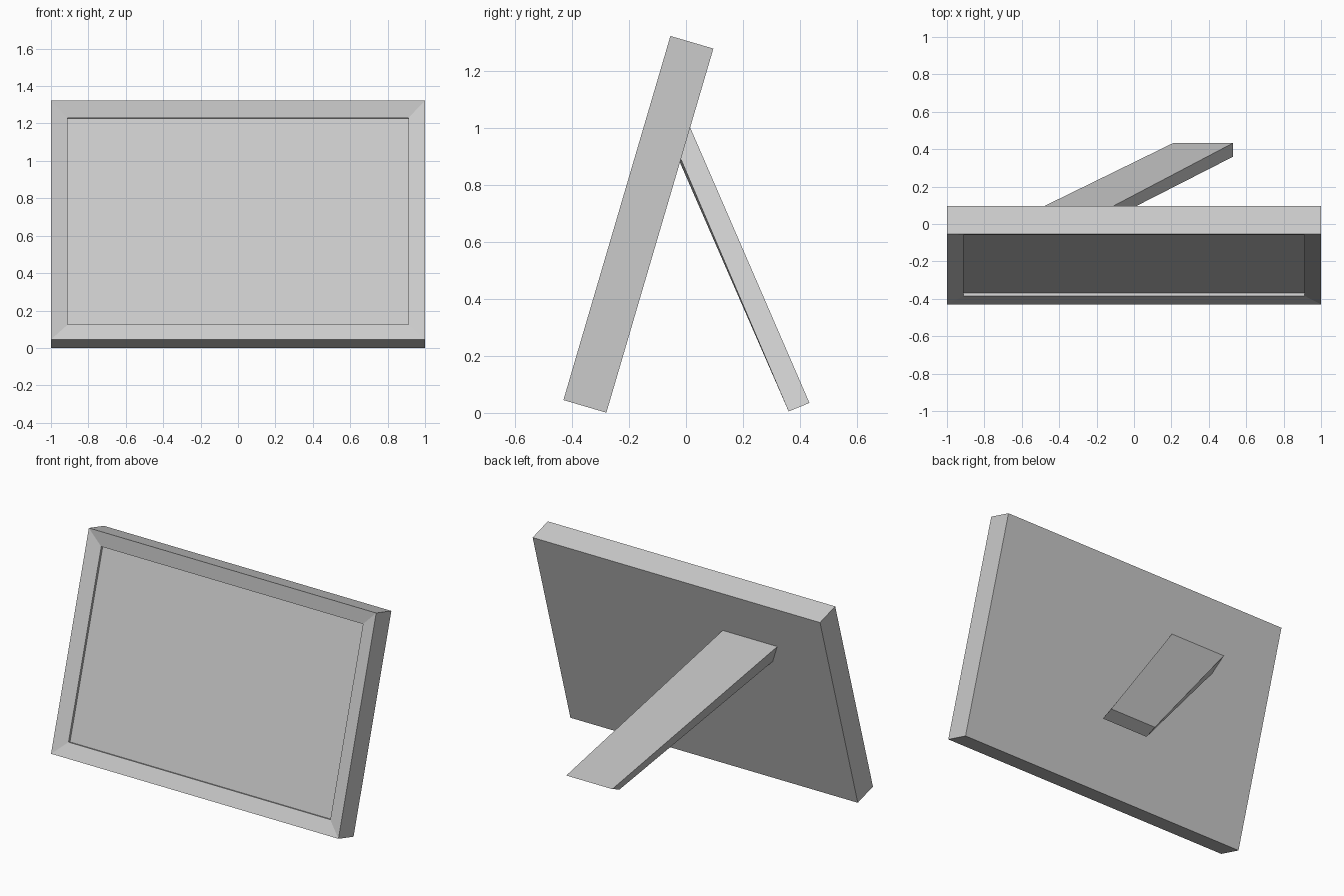
import bpy, bmesh
from mathutils import Vector

cube = bpy.data.objects.get("Cube")
if cube:
    bpy.data.objects.remove(cube, do_unlink=True)

# One plain grey material
grey = bpy.data.materials.new("light grey")
grey.use_nodes = True
colour = (0.6, 0.6, 0.6, 1)
grey.diffuse_color = colour
grey.node_tree.nodes["Principled BSDF"].inputs["Base Color"].default_value = colour


def make_object(name, bm):
    bmesh.ops.recalc_face_normals(bm, faces=bm.faces)
    mesh = bpy.data.meshes.new(name)
    bm.to_mesh(mesh)
    bm.free()
    mesh.materials.append(grey)
    obj = bpy.data.objects.new(name, mesh)
    bpy.context.collection.objects.link(obj)
    return obj


def loft(bm, rings):
    """Skin a list of four-cornered rings and cap both ends."""
    loops = [[bm.verts.new(p) for p in ring] for ring in rings]
    for a, b in zip(loops, loops[1:]):
        for i in range(4):
            j = (i + 1) % 4
            bm.faces.new((a[i], a[j], b[j], b[i]))
    bm.faces.new(loops[0])
    bm.faces.new(loops[-1])


# Leaning frame: axes of its tilted plane, from the lower front edge
origin = Vector((0, -0.43, 0.045))
up = Vector((0, 0.282, 0.9594))
back = Vector((0, 0.9594, -0.282))
HEIGHT, THICKNESS = 1.331, 0.157
RIM, SLOPE, LIP = 0.089, 0.022, 0.016


def frame_ring(inset, depth):
    x = 1 - inset
    return [origin + Vector((sx * x, 0, 0)) + up * v + back * depth
            for sx, v in ((-1, inset), (1, inset),
                          (1, HEIGHT - inset), (-1, HEIGHT - inset))]


# Back board, outer sides, sloped mitred rim, small lip and picture panel
bm = bmesh.new()
loft(bm, [frame_ring(0, THICKNESS), frame_ring(0, 0),
          frame_ring(RIM, SLOPE), frame_ring(RIM, SLOPE + LIP)])
make_object("picture_frame", bm)

# Slanted rear leg, its upper end pushed a little into the back board
foot = [Vector(p) for p in ((0.21, 0.433, 0.035), (0.53, 0.433, 0.035),
                            (0.53, 0.36, 0.005), (0.21, 0.36, 0.005))]
head = [Vector(p) for p in ((-0.645, 0.015, 1.0), (-0.265, 0.015, 1.0),
                            (-0.215, -0.02, 0.895), (-0.59, -0.022, 0.88))]
head = [f.lerp(h, 1.03) for f, h in zip(foot, head)]
bm = bmesh.new()
loft(bm, [foot, head])
make_object("rear_stand", bm)
